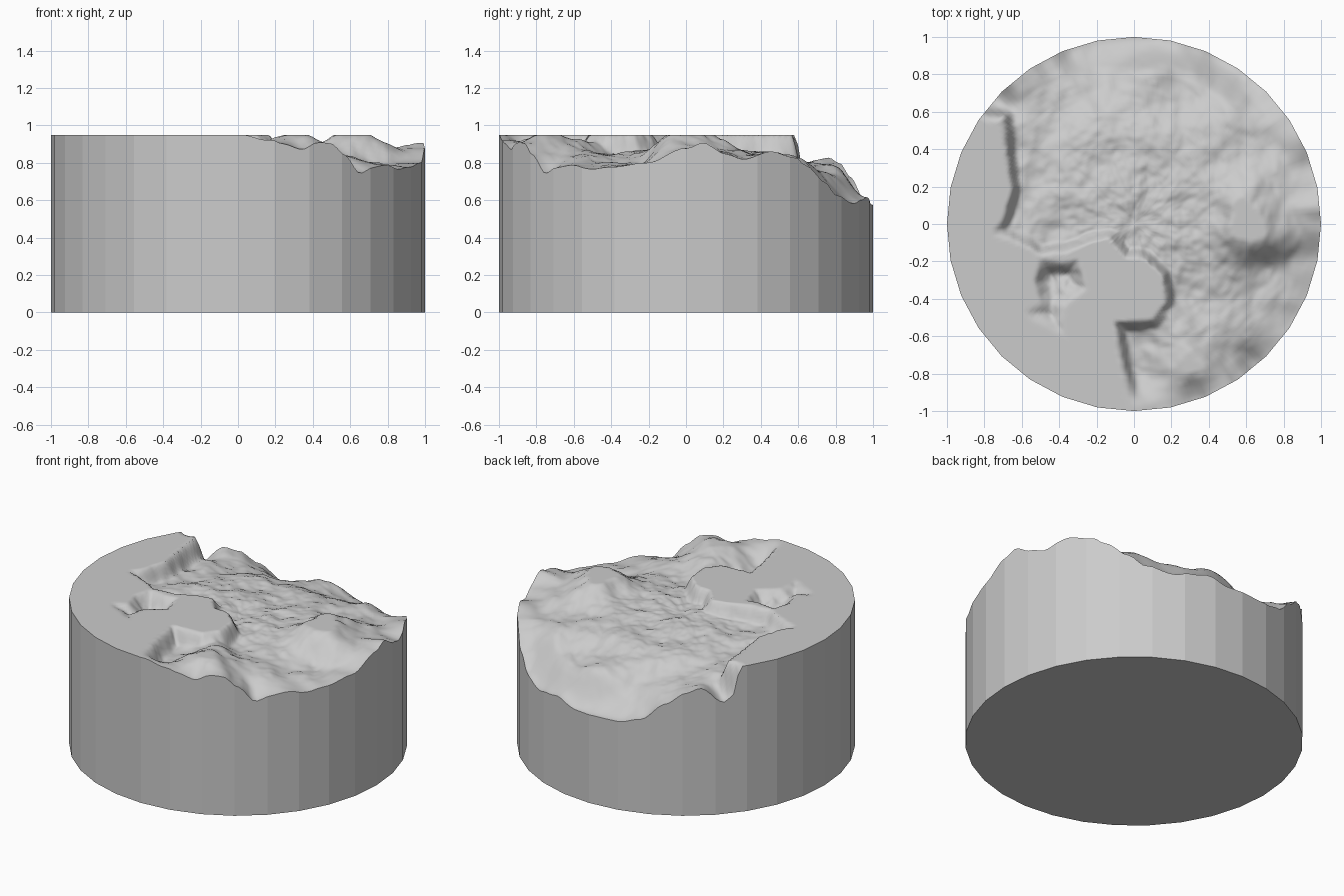
import bpy, bmesh
from math import sin, cos, pi, radians, degrees, atan2, exp, hypot
from mathutils import Vector, noise

if "Cube" in bpy.data.objects:
    bpy.data.objects.remove(bpy.data.objects["Cube"])

TOP, SIDES, SUB, RINGS = 0.95, 32, 7, 80

# rim height by angle (degrees) around the broken part of the cylinder
RIM = [(-90, .95), (-80, .92), (-76, .90), (-70, .87), (-65, .905), (-60, .90),
       (-55, .84), (-49, .745), (-44, .77), (-38, .785), (-31, .765), (-24, .78),
       (-12, .80), (0, .88), (5, .91), (12, .85), (18, .82), (27, .86), (36, .83),
       (40, .79), (48, .70), (54, .63), (64, .58), (70, .60), (76, .615), (84, .576),
       (102, .576), (109, .61), (118, .725), (125, .80), (130, .83), (138, .73),
       (141, .76), (145, .95)]

# rough heights inside the broken area
INNER = [(0, .7, .80), (.3, .68, .75), (-.4, .7, .79), (-.15, .88, .68), (-.5, .4, .83),
         (-.2, .42, .85), (.1, .42, .87), (.4, .45, .85), (.65, .5, .82), (.35, .15, .87),
         (.6, 0, .97), (.85, .15, .87), (-.1, .12, .87), (-.45, .1, .86), (.4, -.28, .84),
         (.7, -.35, .80), (.27, -.73, .97), (.5, -.6, .84), (.08, -.72, .85), (.2, -.1, .87)]

# outline of the intact flat top, and the shallow pit in it
FLAT = [(-.86, .57), (-.7, .56), (-.66, .2), (-.69, .05), (-.76, -.05), (-.62, -.09),
        (-.5, -.17), (-.35, -.15), (-.25, -.1), (-.13, -.08), (-.05, -.18), (.07, -.2),
        (.15, -.28), (.16, -.42), (.1, -.51), (-.1, -.53), (0, -1.1), (-1.5, -1.5), (-1.5, .57)]
PIT = [(-.5, -.19), (-.3, -.19), (-.24, -.35), (-.37, -.45), (-.36, -.61), (-.45, -.57),
       (-.61, -.48), (-.52, -.43), (-.55, -.3)]


def smooth(t):
    t = max(0, min(1, t))
    return t * t * (3 - 2 * t)


def signed_distance(x, y, poly):
    """Distance to the outline, negative inside."""
    best, inside = 9, False
    for (ax, ay), (bx, by) in zip(poly, poly[1:] + poly[:1]):
        dx, dy = bx - ax, by - ay
        t = max(0, min(1, ((x - ax) * dx + (y - ay) * dy) / (dx * dx + dy * dy)))
        best = min(best, hypot(x - ax - t * dx, y - ay - t * dy))
        if (ay > y) != (by > y) and x < ax + dx * (y - ay) / dy:
            inside = not inside
    return -best if inside else best


def rim_height(deg):
    for (a, za), (b, zb) in zip(RIM, RIM[1:]):
        if a <= deg <= b:
            return za + (zb - za) * smooth((deg - a) / (b - a))
    return TOP


def rough(x, y, freq, seed):
    return noise.fractal(Vector((x * freq, y * freq, seed)), 0.9, 2.0, 4)


def height(x, y):
    wob = 0.012 * rough(x, y, 9, 4.0)
    pit = signed_distance(x, y, PIT) + wob
    if pit < 0:
        return min(TOP, TOP - 0.07 * smooth(-pit / 0.1) * (1 + 0.6 * rough(x, y, 6, 1.5)))
    r = hypot(x, y)
    edge = signed_distance(x, y, FLAT) + wob * smooth((1 - r) / 0.1)
    if edge <= 0:
        return TOP
    wsum = zsum = 0
    for px, py, pz in INNER:
        w = exp(-((x - px) ** 2 + (y - py) ** 2) / 0.026) + 1e-6
        wsum += w
        zsum += w * pz
    near_rim = smooth((r - 0.8) / 0.2)
    z = zsum / wsum * (1 - near_rim) + rim_height(degrees(atan2(y, x))) * near_rim
    z += (1 - 0.75 * near_rim) * (0.026 * rough(x, y, 4.5, 7.3) + 0.004 * rough(x, y, 14, 2.1))
    return min(TOP, TOP + (z - TOP) * smooth(edge / 0.07 + 0.1))


# points around the 32-sided outline, each side subdivided
corners = [Vector((cos(2 * pi * i / SIDES), sin(2 * pi * i / SIDES))) for i in range(SIDES)]
outline = [corners[i].lerp(corners[(i + 1) % SIDES], k / SUB)
           for i in range(SIDES) for k in range(SUB)]
N = len(outline)

bm = bmesh.new()

# broken top surface
centre = bm.verts.new((0, 0, height(0, 0)))
rings = [[bm.verts.new((p.x * r, p.y * r, height(p.x * r, p.y * r))) for p in outline]
         for r in (k / RINGS for k in range(1, RINGS + 1))]
for i in range(N):
    j = (i + 1) % N
    bm.faces.new((centre, rings[0][i], rings[0][j])).smooth = True
    for a, b in zip(rings, rings[1:]):
        bm.faces.new((a[i], b[i], b[j], a[j])).smooth = True

# flat-sided wall and base
base = [bm.verts.new((p.x, p.y, 0)) for p in outline]
for i in range(N):
    j = (i + 1) % N
    bm.faces.new((base[i], base[j], rings[-1][j], rings[-1][i])).smooth = False
bm.faces.new(base[::-1]).smooth = False

mesh = bpy.data.meshes.new("broken_stone_drum")
bm.to_mesh(mesh)
bm.free()
drum = bpy.data.objects.new("broken_stone_drum", mesh)
bpy.context.collection.objects.link(drum)
